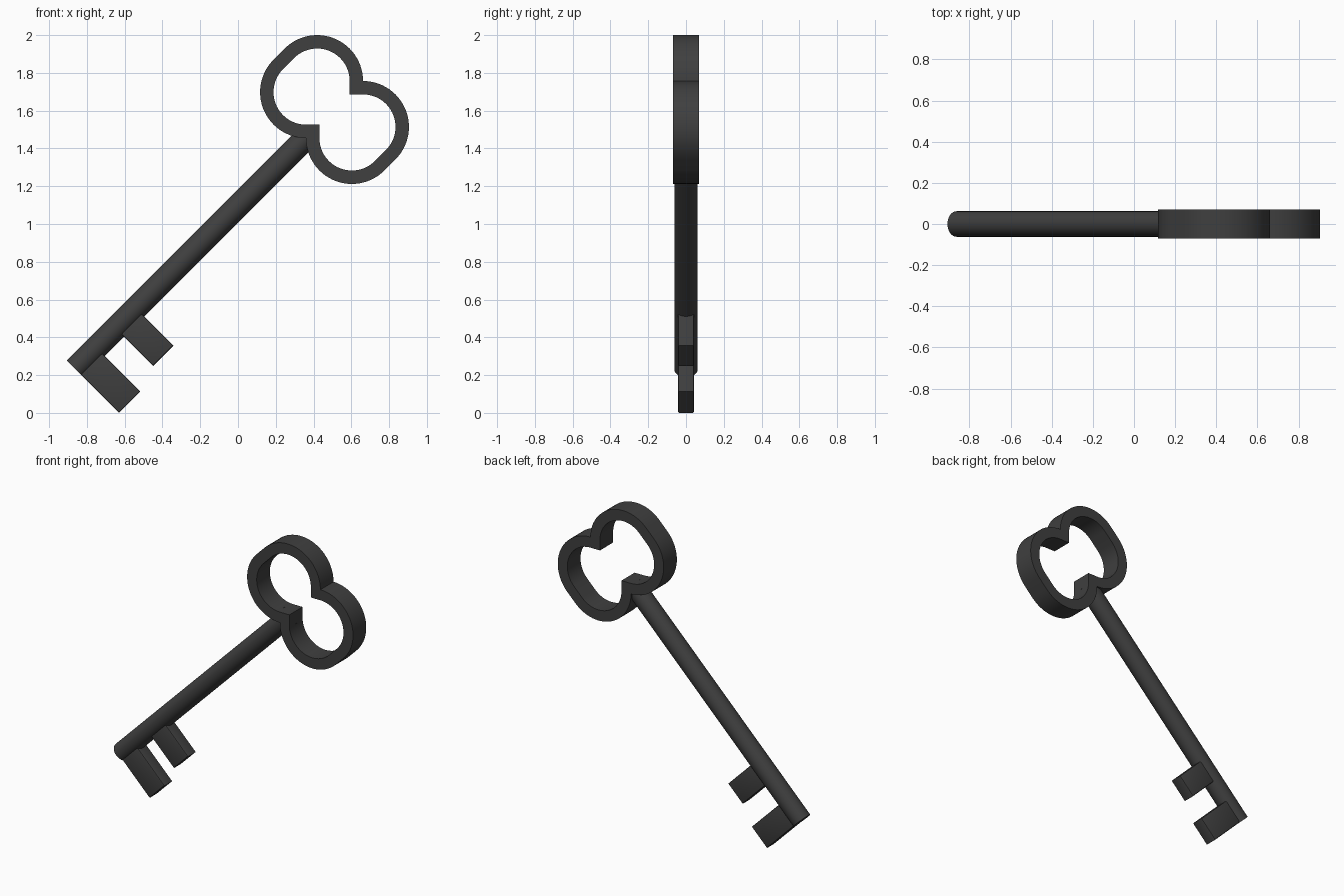
import bpy, bmesh, math
from mathutils import Matrix, Vector

if "Cube" in bpy.data.objects:
    bpy.data.objects.remove(bpy.data.objects["Cube"])

iron = bpy.data.materials.new("dark iron")
iron.diffuse_color = (0.05, 0.05, 0.05, 1)
iron.use_nodes = True
iron.node_tree.nodes["Principled BSDF"].inputs["Base Color"].default_value = iron.diffuse_color

# Key frame: local x runs along the shaft toward the bow, local z points away from the bits
TILT = Matrix.Translation((0, 0, 1.095)) @ Matrix.Rotation(-math.pi / 4, 4, 'Y')


def make_object(name, bm, smooth=True):
    bmesh.ops.recalc_face_normals(bm, faces=bm.faces)
    mesh = bpy.data.meshes.new(name)
    bm.to_mesh(mesh)
    bm.free()
    mesh.materials.append(iron)
    obj = bpy.data.objects.new(name, mesh)
    bpy.context.collection.objects.link(obj)
    if smooth:
        bpy.ops.object.select_all(action='DESELECT')
        obj.select_set(True)
        bpy.context.view_layer.objects.active = obj
        bpy.ops.object.shade_smooth_by_angle(angle=math.radians(30))
    return obj


# Shaft: plain round bar
def shaft(start, end, radius):
    bm = bmesh.new()
    place = (TILT @ Matrix.Translation(((start + end) / 2, 0, 0))
             @ Matrix.Rotation(math.pi / 2, 4, 'Y'))
    bmesh.ops.create_cone(bm, cap_ends=True, segments=48, radius1=radius,
                          radius2=radius, depth=end - start, matrix=place)
    make_object("shaft", bm)


# Bit: block hanging off the shaft, with the rims of its two broad faces eased
def bit(name, start, end, length, half_thick=0.043):
    bm = bmesh.new()
    size = Matrix.Diagonal((end - start, 2 * half_thick, length, 1))
    bmesh.ops.create_cube(bm, size=1, matrix=Matrix.Translation(
        ((start + end) / 2, 0, -length / 2)) @ size)
    rims = [e for e in bm.edges if abs(e.verts[0].co.y - e.verts[1].co.y) < 1e-4]
    bmesh.ops.bevel(bm, geom=rims, offset=0.008, segments=2, profile=0.5, affect='EDGES')
    bm.transform(TILT)
    make_object(name, bm)


# Bow: two rounded lobes of one band, meeting in mitred corners
R, BAND, HALF = 0.243, 0.071, 0.07
TOP_NOTCH, LOW_NOTCH = Vector((0.662, 1.757)), Vector((0.360, 1.455))


def outline(inset):
    lobes = [
        [(TOP_NOTCH - Vector((R, 0)), 0), (LOW_NOTCH + Vector((0, R)), 135)],
        [(LOW_NOTCH + Vector((R, 0)), 180), (TOP_NOTCH - Vector((0, R)), 315)],
    ]
    corners = [LOW_NOTCH + Vector((inset, inset)), TOP_NOTCH - Vector((inset, inset))]
    pts, n = [], 27
    for lobe, corner in zip(lobes, corners):
        for centre, first in lobe:
            for i in range(n + 1):
                a = math.radians(first + 135 * i / n)
                pts.append(centre + (R - inset) * Vector((math.cos(a), math.sin(a))))
        pts.append(corner)
    return pts


def bow():
    bm = bmesh.new()
    section = [(0, -HALF), (BAND, -HALF), (BAND, HALF), (0, HALF)]
    loops = [[bm.verts.new((p.x, y, p.y)) for p in outline(d)] for d, y in section]
    count = len(loops[0])
    for k in range(4):
        a, b = loops[k], loops[(k + 1) % 4]
        for i in range(count):
            j = (i + 1) % count
            bm.faces.new((a[i], a[j], b[j], b[i]))
    bmesh.ops.remove_doubles(bm, verts=bm.verts, dist=1e-4)
    make_object("bow", bm)


shaft(-1.22, 0.55, 0.062)
bit("end_bit", -1.22, -1.06, 0.329)
bit("inner_bit", -0.916, -0.764, 0.281)
bow()
